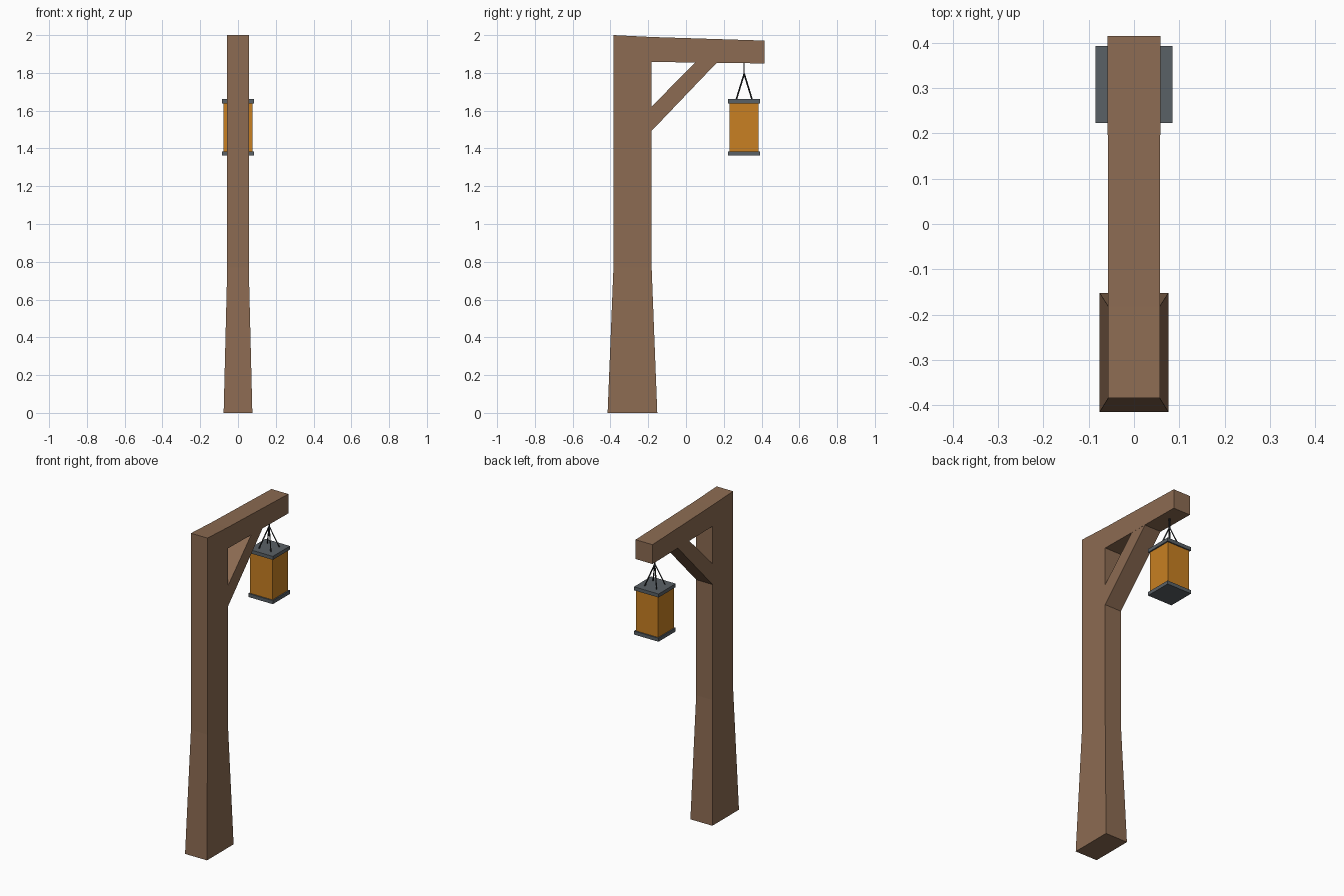
import bpy, bmesh
from mathutils import Vector

if "Cube" in bpy.data.objects:
    bpy.data.objects.remove(bpy.data.objects["Cube"])


def material(name, color):
    m = bpy.data.materials.new(name)
    m.diffuse_color = (*color, 1)
    m.use_nodes = True
    m.node_tree.nodes["Principled BSDF"].inputs["Base Color"].default_value = m.diffuse_color
    return m


WOOD = material("brown wood", (0.262, 0.147, 0.084))
GLASS = material("amber glass", (0.578, 0.216, 0.016))
METAL = material("grey metal", (0.102, 0.119, 0.133))
WIRE = material("dark wire", (0.02, 0.022, 0.025))


def loft(name, rings, mat, start=True, end=True):
    """Skin equal-sized rings of points, with optional end caps."""
    bm = bmesh.new()
    loops = [[bm.verts.new(p) for p in ring] for ring in rings]
    for a, b in zip(loops, loops[1:]):
        n = len(a)
        for i in range(n):
            j = (i + 1) % n
            bm.faces.new((a[i], a[j], b[j], b[i]))
    if start:
        bm.faces.new(loops[0][::-1])
    if end:
        bm.faces.new(loops[-1])
    bmesh.ops.recalc_face_normals(bm, faces=bm.faces[:])
    me = bpy.data.meshes.new(name)
    bm.to_mesh(me)
    bm.free()
    me.materials.append(mat)
    ob = bpy.data.objects.new(name, me)
    bpy.context.collection.objects.link(ob)
    return ob


def level(hx, y0, y1, z0, z1=None):
    """Horizontal ring; z may slope from y0 to y1."""
    z1 = z0 if z1 is None else z1
    return [(-hx, y0, z0), (hx, y0, z0), (hx, y1, z1), (-hx, y1, z1)]


def cross(hx, a, b):
    """Ring spanning x between two (y, z) points."""
    return [(-hx, *a), (hx, *a), (hx, *b), (-hx, *b)]


def box(name, h, cy, z0, z1, mat):
    return loft(name, [level(h, cy - h, cy + h, z) for z in (z0, z1)], mat)


def wire(name, a, b, r=0.003):
    a, b = Vector(a), Vector(b)
    q = (b - a).to_track_quat('Z', 'Y')
    ring = [q @ Vector((x * r, y * r, 0)) for x, y in ((-1, -1), (1, -1), (1, 1), (-1, 1))]
    return loft(name, [[p + v for v in ring] for p in (a, b)], WIRE)


# Post with flared foot
HX = 0.057
loft("post", [level(0.076, -0.415, -0.152, 0),
              level(HX, -0.384, -0.182, 0.77),
              level(HX, -0.384, -0.182, 2.0, 1.99)], WOOD)

# Sloping top beam
loft("beam", [cross(HX, (-0.182, 1.858), (-0.182, 1.99)),
              cross(0.0585, (0.415, 1.85), (0.415, 1.971))], WOOD, start=False)

# Diagonal brace
loft("brace", [cross(HX, (-0.182, 1.493), (-0.182, 1.622)),
               cross(HX, (0.163, 1.854), (0.05, 1.856))], WOOD, False, False)

# Lantern
CY = 0.308
box("lantern_body", 0.077, CY, 1.384, 1.639, GLASS)
box("lantern_bottom_plate", 0.085, CY, 1.362, 1.384, METAL)
box("lantern_top_plate", 0.085, CY, 1.639, 1.661, METAL)

# Hanging wires
top = (0, CY, 1.795)
wire("hanger_wire", top, (0, CY, 1.856))
for i, (sx, sy) in enumerate(((-1, -1), (1, -1), (1, 1), (-1, 1))):
    wire(f"lantern_wire_{i + 1}", (sx * 0.043, CY + sy * 0.043, 1.655), top)
